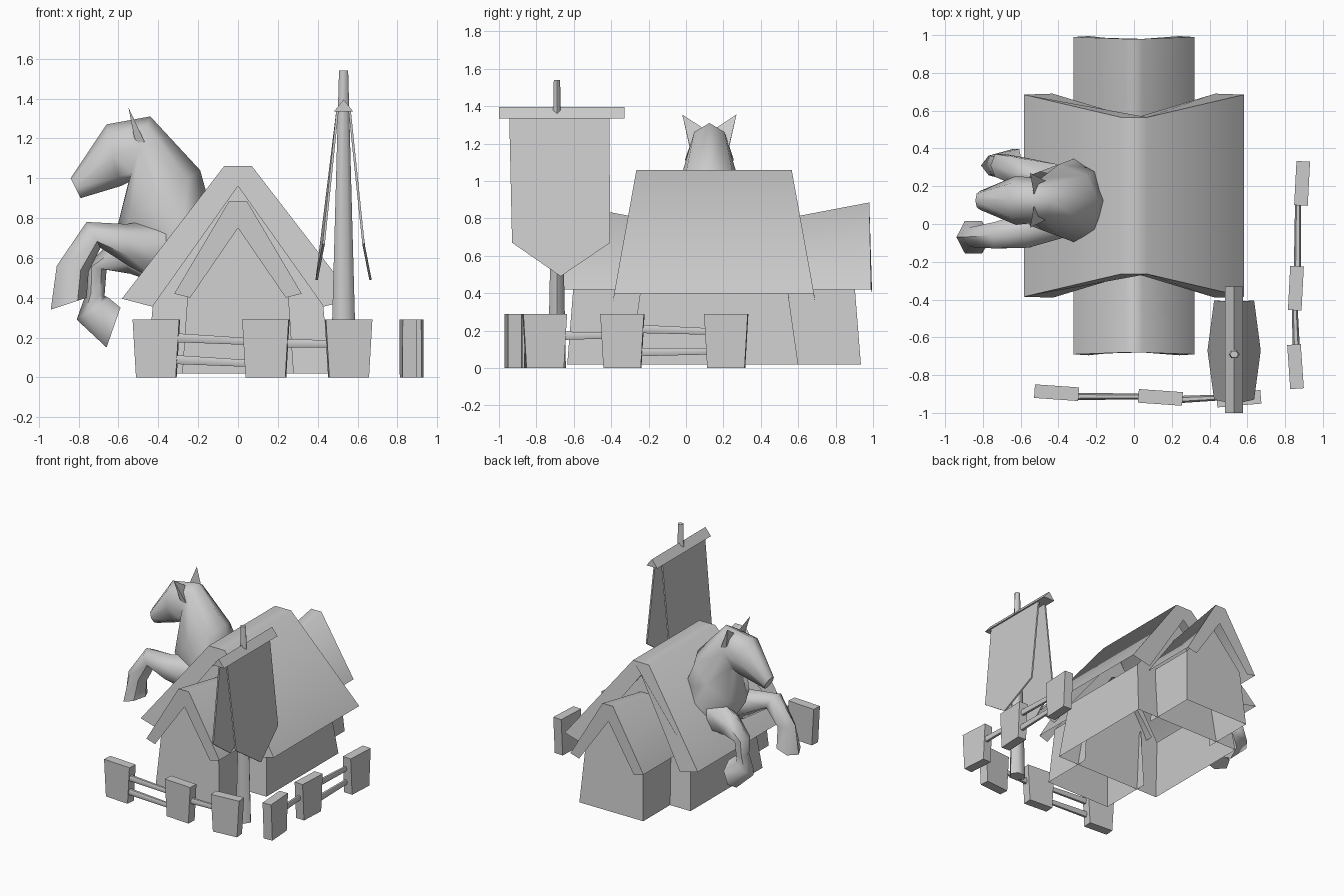
import bpy, math
from mathutils import Vector, Matrix

if "Cube" in bpy.data.objects:
    bpy.data.objects.remove(bpy.data.objects["Cube"])

YC = 0.15  # building centre in y


def make(name, verts, faces, angle=40):
    me = bpy.data.meshes.new(name)
    me.from_pydata([tuple(v) for v in verts], [], faces)
    ob = bpy.data.objects.new(name, me)
    bpy.context.collection.objects.link(ob)
    bpy.ops.object.select_all(action='DESELECT')
    ob.select_set(True)
    bpy.context.view_layer.objects.active = ob
    bpy.ops.object.mode_set(mode='EDIT')
    bpy.ops.mesh.select_all(action='SELECT')
    bpy.ops.mesh.normals_make_consistent(inside=False)
    bpy.ops.object.mode_set(mode='OBJECT')
    if angle:
        bpy.ops.object.shade_smooth_by_angle(angle=math.radians(angle))
    return ob


def loft(name, rings, closed=True, cap0=True, cap1=True, angle=40, skip=()):
    n = len(rings[0])
    verts = [p for r in rings for p in r]
    faces = []
    for k in range(len(rings) - 1):
        for i in range(n if closed else n - 1):
            j = (i + 1) % n
            if i not in skip:
                faces.append((k*n + i, k*n + j, (k+1)*n + j, (k+1)*n + i))
    if cap0:
        faces.append(tuple(range(n)))
    if cap1:
        faces.append(tuple(range(len(verts) - n, len(verts))))
    return make(name, verts, faces, angle)


def roof_ring(half):
    """half: outer eave, ridge, inner peak, inner eave as (x, y, z)"""
    e, r, p, i = half
    m = lambda v: (-v[0], v[1], v[2])
    return [e, r, m(r), m(e), m(i), p, i]


def wall_ring(bottom, top, peak):
    m = lambda v: (-v[0], v[1], v[2])
    return [bottom, top, peak, m(top), m(bottom)]


def flip(ring):
    return [(x, 2*YC - y, z) for x, y, z in ring]


# main roof (open underneath, with gable boards) and walls
OPEN = (3, 4, 5, 6)
ring = roof_ring([(.583, -.385, .395), (.07, -.265, 1.06), (0, -.26, .96), (.43, -.39, .355)])
loft("main_roof", [ring, flip(ring)], angle=58, skip=OPEN)
ring = wall_ring((.46, -.30, .02), (.42, -.24, .44), (0, -.18, .98))
loft("main_walls", [ring, flip(ring)], closed=False, skip=(1, 2))

# porches at front and back
for name, f in (("front", lambda r: r), ("back", flip)):
    a = roof_ring([(.32, -.69, .42), (.045, -.68, .885), (0, -.67, .75), (.24, -.695, .40)])
    b = roof_ring([(.32, -.18, .42), (.045, -.18, .79), (0, -.18, .66), (.24, -.18, .40)])
    loft(name + "_porch_roof", [f(a), f(b)], angle=65, skip=OPEN, cap1=False)
    a = wall_ring((.28, -.635, .02), (.25, -.60, .46), (0, -.57, .78))
    b = wall_ring((.28, -.22, .02), (.25, -.22, .46), (0, -.22, .70))
    loft(name + "_porch_walls", [f(a), f(b)], closed=False, cap1=False, skip=(1, 2))


# horse: each section is upper x,z, lower x,z, centre y, half width
def beast(name, sections, n=8):
    rings = []
    for ux, uz, lx, lz, y, w in sections:
        c = Vector(((ux + lx)/2, y, (uz + lz)/2))
        d = Vector(((ux - lx)/2, 0, (uz - lz)/2))
        rings.append([c + d*math.cos(2*math.pi*i/n) + Vector((0, w*math.sin(2*math.pi*i/n), 0))
                      for i in range(n)])
    return loft(name, rings, angle=60)


HY = 0.125
beast("horse_neck_and_head", [
    (-.14, .86, -.42, .46, HY, .235),
    (-.19, 1.04, -.61, .74, HY, .19),
    (-.44, 1.31, -.55, .98, HY, .115),
    (-.66, 1.27, -.59, .96, HY, .13),
    (-.84, 1.0, -.79, .90, HY, .05)])
beast("horse_right_foreleg", [
    (-.33, .80, -.40, .48, .03, .11),
    (-.56, .77, -.55, .56, -.03, .11),
    (-.76, .78, -.69, .65, -.06, .08),
    (-.91, .56, -.75, .53, -.07, .06),
    (-.94, .34, -.76, .40, -.07, .10)], 6)
beast("horse_left_foreleg", [
    (-.40, .78, -.40, .47, .22, .11),
    (-.62, .70, -.54, .52, .27, .09),
    (-.76, .56, -.66, .54, .31, .07),
    (-.76, .43, -.67, .41, .31, .055),
    (-.81, .29, -.65, .40, .31, .06),
    (-.66, .15, -.59, .35, .31, .10)], 6)
for s, side in ((-1, "right"), (1, "left")):
    pts = [(x, HY + s*y, z) for x, y, z in
           ((-.43, .085, 1.10), (-.53, .03, 1.28), (-.52, .11, 1.20), (-.55, .145, 1.355))]
    make(side + "_ear", pts, [(0, 1, 2), (0, 1, 3), (1, 2, 3), (2, 0, 3)], 0)

# banner pole, crossbar and two cloths
PX, PY = .53, -.69


def disc(r, z, n=6):
    return [(PX + r*math.cos(2*math.pi*i/n), PY + .85*r*math.sin(2*math.pi*i/n), z) for i in range(n)]


loft("banner_pole", [disc(.065, 0), disc(.023, 1.54)], angle=65)
loft("banner_crossbar", [[(PX - .048, y, 1.335), (PX + .048, y, 1.335), (PX, y, 1.395)]
                         for y in (-1.0, -.33)], angle=0)
for s, side in ((-1, "left"), (1, "right")):
    prof = [(.03, -.945, 1.345), (.03, -.41, 1.345), (.10, -.405, .67), (.135, -.67, .49), (.10, -.93, .67)]
    cloth = [[(PX + s*(x + t), y, z) for x, y, z in prof] for t in (-.006, .006)]
    loft(side + "_banner_cloth", cloth, angle=0)


# fence posts widen to the top; rails run between them
def post(name, x, y, turn):
    rings = []
    for hx, hy, z in ((.10, .036, 0), (.117, .036, .29)):
        rings.append([Matrix.Rotation(math.radians(turn), 3, 'Z') @ Vector((a*hx, b*hy, 0)) + Vector((x, y, z))
                      for a, b in ((-1, -1), (1, -1), (1, 1), (-1, 1))])
    loft(name, rings, angle=0)


def rail(name, p, q, r0=.026, r1=.02):
    p, q = Vector(p), Vector(q)
    d = (q - p).normalized()
    u = d.cross(Vector((0, 0, 1))).normalized()
    v = u.cross(d)
    rings = [[c + r*(.75*u*math.cos(math.pi*i/3) + v*math.sin(math.pi*i/3)) for i in range(6)]
             for c, r in ((p, r0), (q, r1))]
    loft(name, rings, angle=65)


posts = [(-.41, -.893, -4), (.14, -.918, -4), (.555, -.925, 5),
         (.855, -.755, 94), (.857, -.34, 87), (.89, .215, 87)]
for i, p in enumerate(posts):
    post(f"fence_post_{i + 1}", *p)
rail("front_upper_rail", (-.33, -.913, .20), (.06, -.913, .18))
rail("front_lower_rail", (-.33, -.913, .09), (.06, -.913, .07))
rail("front_short_rail", (.22, -.93, .172), (.47, -.918, .168))
rail("side_upper_rail", (.865, -.28, .21), (.868, .14, .195))
rail("side_lower_rail", (.865, -.28, .085), (.868, .14, .09))
rail("side_short_rail", (.86, -.68, .172), (.85, -.42, .175))
